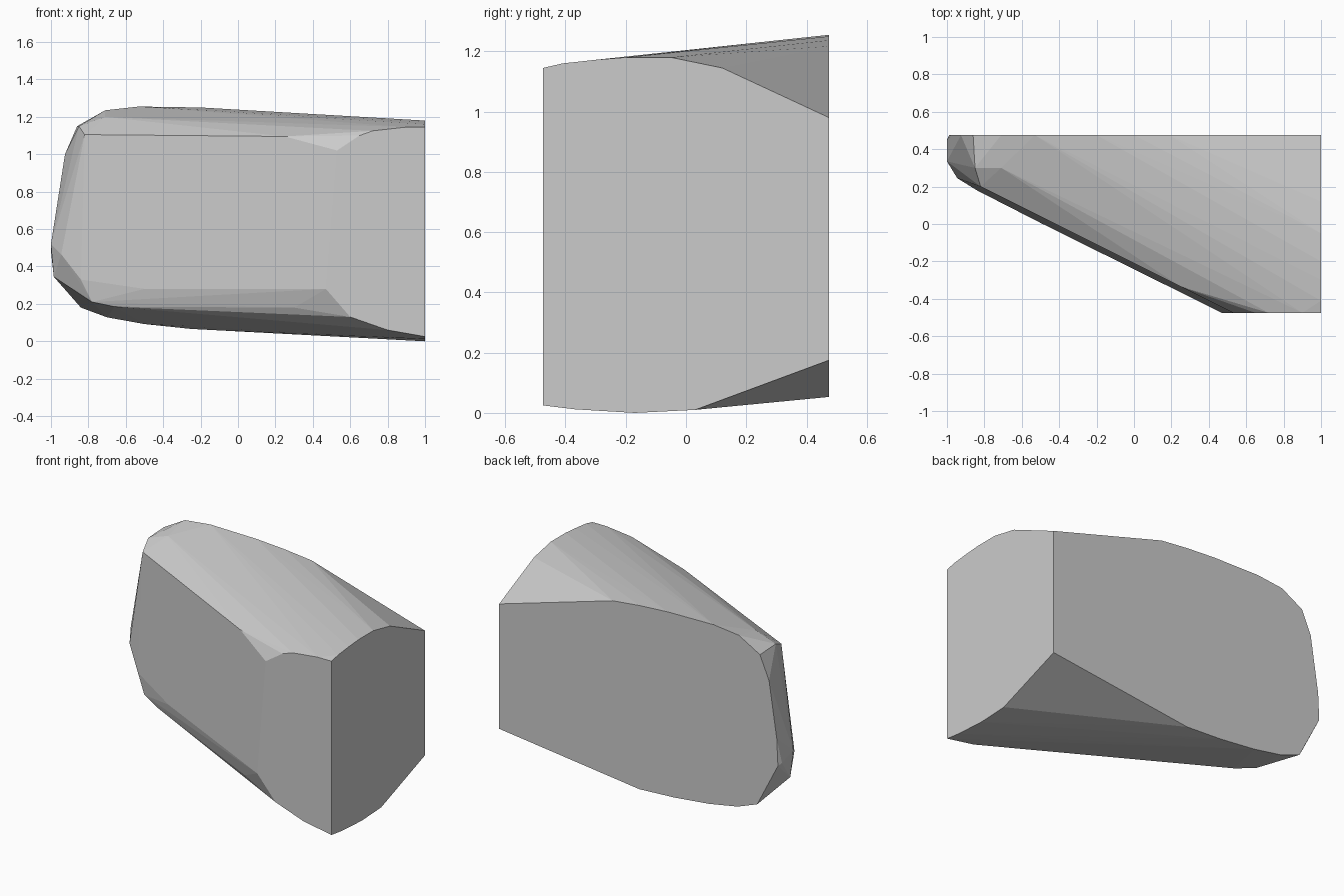
import bpy
import bmesh
import math

cube = bpy.data.objects.get("Cube")
if cube:
    bpy.data.objects.remove(cube, do_unlink=True)

# Flat planes that cut the block
HALF_LENGTH = 1.0
HALF_DEPTH = 0.475


def make_material(name, colour):
    material = bpy.data.materials.new(name)
    material.use_nodes = True
    material.diffuse_color = colour
    shader = next(n for n in material.node_tree.nodes if n.type == "BSDF_PRINCIPLED")
    shader.inputs["Base Color"].default_value = colour
    return material


def convex_block(name, points, material):
    """Wrap the outlines in one faceted convex skin."""
    bm = bmesh.new()
    verts = [bm.verts.new(point) for point in points]
    bmesh.ops.convex_hull(bm, input=verts)
    loose = [v for v in bm.verts if not v.link_faces]
    bmesh.ops.delete(bm, geom=loose, context="VERTS")
    bmesh.ops.dissolve_limit(bm, angle_limit=math.radians(0.5),
                             verts=bm.verts[:], edges=bm.edges[:])
    bmesh.ops.recalc_face_normals(bm, faces=bm.faces[:])
    mesh = bpy.data.meshes.new(name)
    bm.to_mesh(mesh)
    bm.free()
    mesh.materials.append(material)
    block = bpy.data.objects.new(name, mesh)
    bpy.context.collection.objects.link(block)
    return block


# Flat end outline (y, z)
end_outline = [
    (-HALF_DEPTH, .025), (-.37, .012), (-.17, 0), (.03, .01),
    (HALF_DEPTH, .175), (HALF_DEPTH, .98), (.12, 1.145), (-.05, 1.18),
    (-.2, 1.18), (-.3, 1.172), (-.41, 1.16), (-HALF_DEPTH, 1.145),
]

# Flat back outline (x, z)
back_outline = [
    (.19, 1.217), (0, 1.237), (-.2, 1.25), (-.53, 1.255), (-.71, 1.235),
    (-.86, 1.15), (-.925, 1), (-.98, .64), (-.988, .466), (-.84, .18),
    (-.7, .128), (-.5, .092), (-.25, .066), (0, .053),
]

# Narrow front outline (x, z)
front_outline = [
    (.8, .06), (.6, .13), (.47, .28), (.53, 1.02),
    (.65, 1.1), (.72, 1.125), (.9, 1.145),
]

# Blunt nose and its rim (x, y, z)
nose = [
    (-1, .45, .48), (-1, .335, .52), (-.985, .345, .345), (-.945, .245, .465),
    (-.85, .3, 1.15), (-.71, .3, 1.2),
]

# Upper and lower borders of the slanted side (x, y, z)
slant_borders = [
    (-.82, .2, 1.105), (.25, -.335, 1.095),
    (-.84, .18, .33), (-.5, .006, .28),
    (-.78, .16, .21), (-.66, .11, .185), (-.45, .01, .19), (.3, -.36, .18),
]

points = [(HALF_LENGTH, y, z) for y, z in end_outline]
points += [(x, HALF_DEPTH, z) for x, z in back_outline]
points += [(x, -HALF_DEPTH, z) for x, z in front_outline]
points += nose + slant_borders

grey = make_material("plain_grey", (.6, .6, .6, 1))
convex_block("faceted_block", points, grey)
